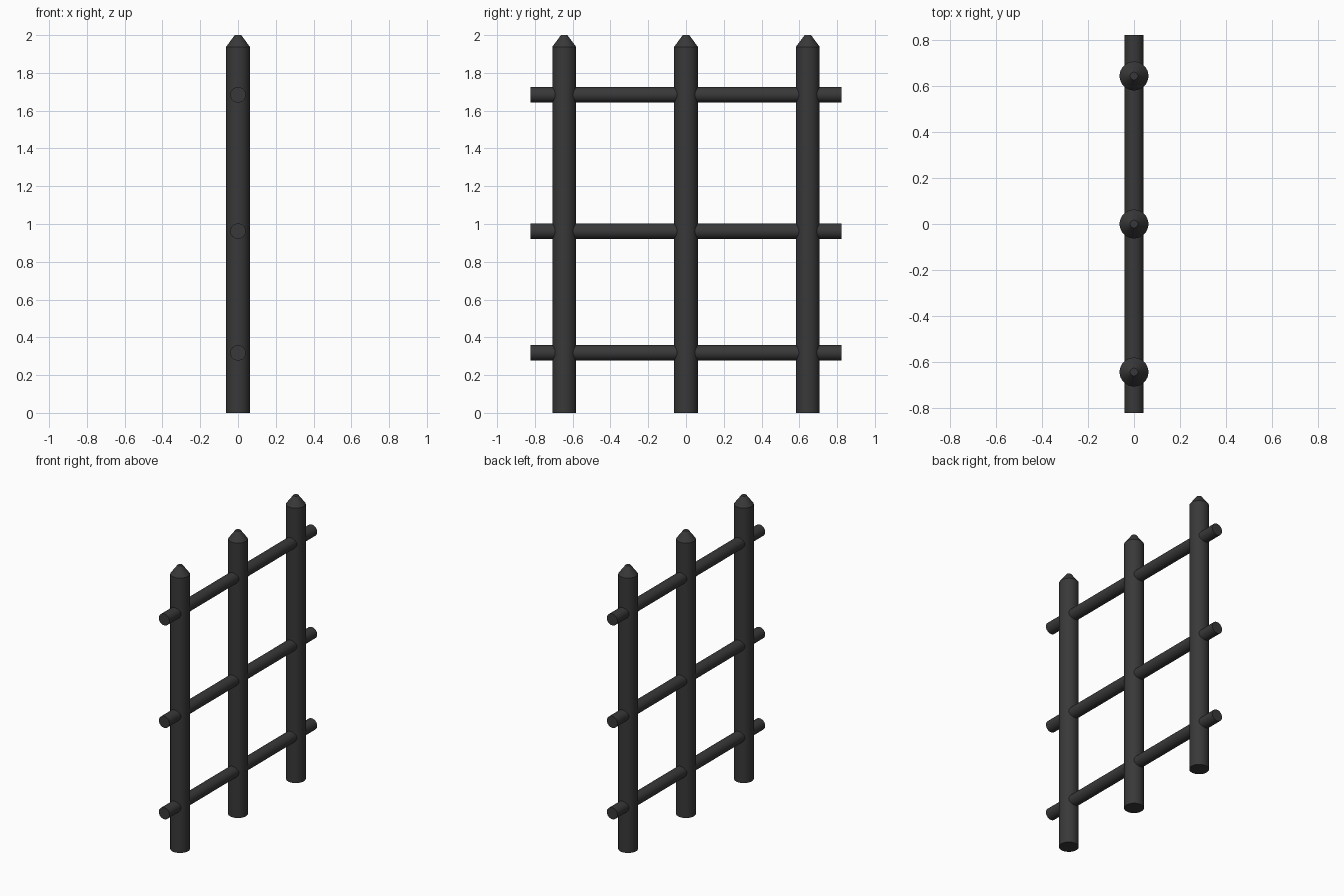
import bpy
import bmesh
from math import pi
from mathutils import Matrix

if "Cube" in bpy.data.objects:
    bpy.data.objects.remove(bpy.data.objects["Cube"])

SIDES = 32
iron = bpy.data.materials.new("dark_iron")
iron.diffuse_color = (0.04, 0.04, 0.04, 1)
iron.use_nodes = True
iron.node_tree.nodes["Principled BSDF"].inputs["Base Color"].default_value = iron.diffuse_color


def lathe(name, profile, matrix):
    """Closed round solid from (radius, height) rings, placed by matrix."""
    bm = bmesh.new()
    base = bmesh.ops.create_circle(bm, cap_ends=True, radius=profile[0][0], segments=SIDES)
    bmesh.ops.translate(bm, verts=base["verts"], vec=(0, 0, profile[0][1]))
    face = bm.faces[:][0]
    bottom = bmesh.ops.duplicate(bm, geom=[face])
    for (r0, z0), (r1, z1) in zip(profile, profile[1:]):
        ext = bmesh.ops.extrude_discrete_faces(bm, faces=[face])
        face = ext["faces"][0]
        for v in face.verts:
            v.co.x *= r1 / r0
            v.co.y *= r1 / r0
            v.co.z = z1
    bmesh.ops.remove_doubles(bm, verts=bm.verts, dist=0.0001)
    bmesh.ops.recalc_face_normals(bm, faces=bm.faces)
    mesh = bpy.data.meshes.new(name)
    bm.to_mesh(mesh)
    bm.free()
    obj = bpy.data.objects.new(name, mesh)
    bpy.context.collection.objects.link(obj)
    mesh.transform(matrix)
    mesh.materials.append(iron)
    bpy.ops.object.select_all(action='DESELECT')
    obj.select_set(True)
    bpy.context.view_layer.objects.active = obj
    bpy.ops.object.shade_smooth_by_angle(angle=pi / 6)


# Upright posts with blunt conical points
for i, y in enumerate((-0.645, 0, 0.645)):
    lathe(f"post_{i + 1}", [(0.063, 0), (0.063, 1.938), (0.017, 2.0)],
          Matrix.Translation((0, y, 0)))

# Horizontal rails running through the posts
for i, z in enumerate((0.318, 0.962, 1.684)):
    lathe(f"rail_{i + 1}", [(0.041, -0.823), (0.041, 0.823)],
          Matrix.Translation((0, 0, z)) @ Matrix.Rotation(pi / 2, 4, 'X'))
